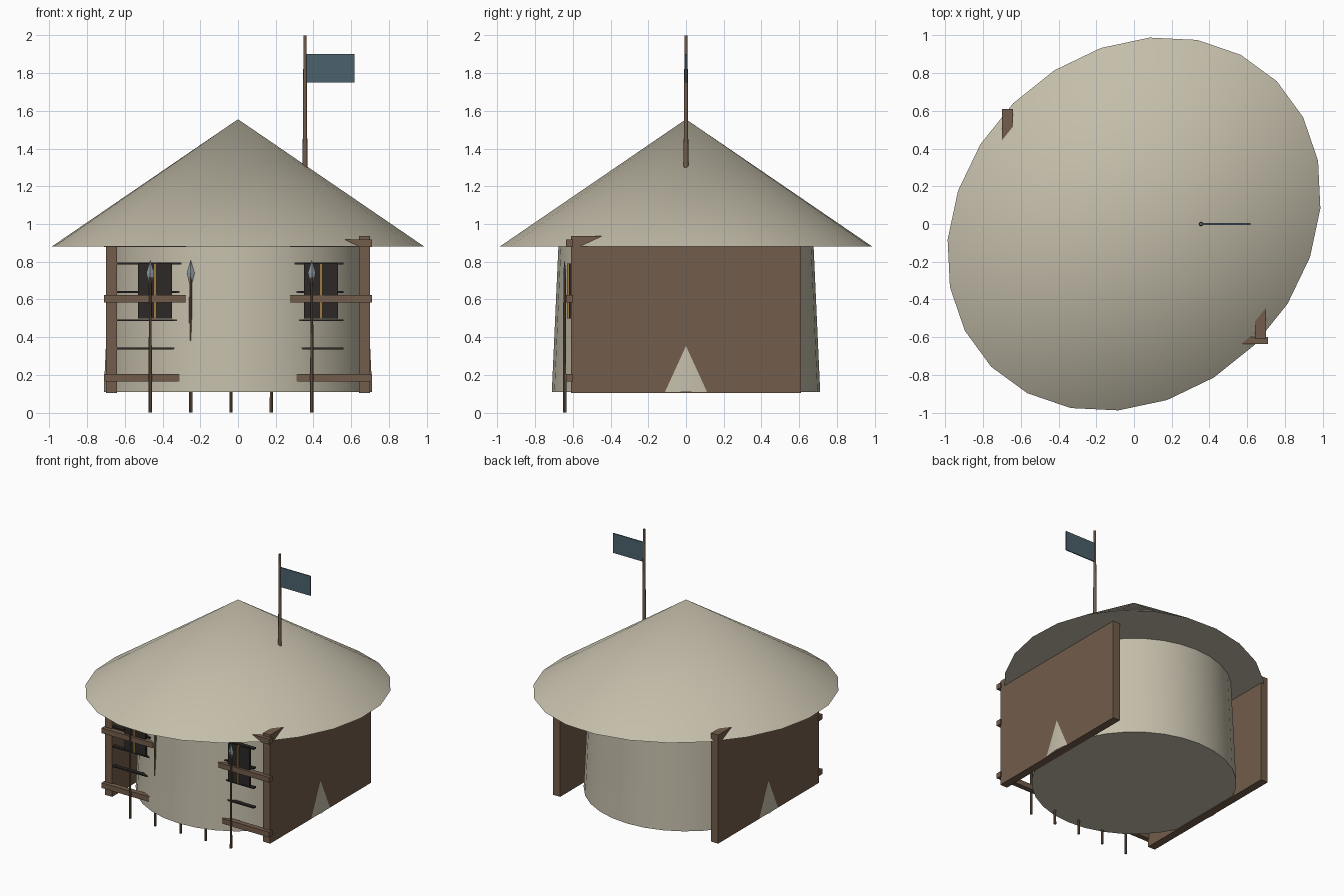
import bpy
from math import radians

if "Cube" in bpy.data.objects:
    bpy.data.objects.remove(bpy.data.objects["Cube"])


def material(name, rgb):
    m = bpy.data.materials.new(name)
    m.diffuse_color = (*rgb, 1)
    m.use_nodes = True
    m.node_tree.nodes["Principled BSDF"].inputs["Base Color"].default_value = m.diffuse_color
    return m


PLASTER = material("plaster", (0.55, 0.51, 0.40))
WOOD = material("wood", (0.17, 0.11, 0.07))
DARK = material("dark", (0.025, 0.022, 0.02))
GOLD = material("gold", (0.35, 0.20, 0.05))
STEEL = material("steel", (0.25, 0.30, 0.34))
CLOTH = material("cloth", (0.07, 0.12, 0.15))


def finish(name, mat, smooth=False):
    ob = bpy.context.object
    ob.name = name
    ob.data.materials.append(mat)
    bpy.ops.object.transform_apply(location=False, rotation=True, scale=True)
    if smooth:
        bpy.ops.object.shade_smooth_by_angle(angle=radians(30))
    return ob


def box(name, x, y, z, mat):
    lo, hi = zip(x, y, z)
    bpy.ops.mesh.primitive_cube_add(size=1, location=[(a + b) / 2 for a, b in zip(lo, hi)])
    bpy.context.object.scale = [b - a for a, b in zip(lo, hi)]
    return finish(name, mat)


def cone(name, sides, r1, r2, x, y, z1, z2, mat, smooth=False, scale=(1, 1, 1), turn=0):
    bpy.ops.mesh.primitive_cone_add(vertices=sides, radius1=r1, radius2=r2, depth=z2 - z1,
                                    location=(x, y, (z1 + z2) / 2), rotation=(0, 0, turn))
    bpy.context.object.scale = scale
    return finish(name, mat, smooth)


# Round tapering hut body and its oval, diagonally stretched roof
cone("hut_body", 32, 0.711, 0.676, 0, 0, 0.11, 0.885, PLASTER, True)
cone("roof", 24, 1, 0, 0, 0, 0.88, 1.555, PLASTER, True, (1.07, 0.905, 1), radians(45))

for side, s in (("left", -1), ("right", 1)):
    def span(a, b):
        return sorted((s * a, s * b))

    # Side wall with front cross beams
    box(f"{side}_wall", span(0.64, 0.70), (-0.61, 0.61), (0.105, 0.937), WOOD)
    for i, (inner, z) in enumerate(((0.31, 0.185), (0.275, 0.605), (0.275, 0.897))):
        box(f"{side}_beam_{i}", span(inner, 0.71), (-0.637, -0.598), (z - 0.02, z + 0.02), WOOD)

    # Window panel with a central bar
    box(f"{side}_window", span(0.35, 0.53), (-0.62, -0.60), (0.50, 0.79), DARK)
    box(f"{side}_window_bar", span(0.433, 0.447), (-0.63, -0.615), (0.50, 0.79), GOLD)

    # Thin horizontal slats
    outer = 0.64 if s < 0 else 0.56
    for i, z in enumerate((0.34, 0.49, 0.64, 0.79)):
        box(f"{side}_slat_{i}", span(0.30, outer), (-0.61, -0.58), (z - 0.005, z + 0.005), DARK)

# Row of spears, partly buried in the body
for i in range(5):
    x, y = -0.465 + 0.214 * i, -0.643
    cone(f"spear_shaft_{i}", 8, 0.009, 0.007, x, y, 0, 0.72, WOOD)
    cone(f"spear_head_lower_{i}", 4, 0.006, 0.021, x, y, 0.68, 0.74, STEEL, scale=(1, 0.4, 1))
    cone(f"spear_head_tip_{i}", 4, 0.021, 0, x, y, 0.74, 0.81, STEEL, scale=(1, 0.4, 1))

# Flagpole and flag
cone("flagpole", 12, 0.013, 0.008, 0.355, 0, 1.30, 2.0, WOOD, True)
box("flag", (0.36, 0.617), (-0.004, 0.004), (1.75, 1.90), CLOTH)
